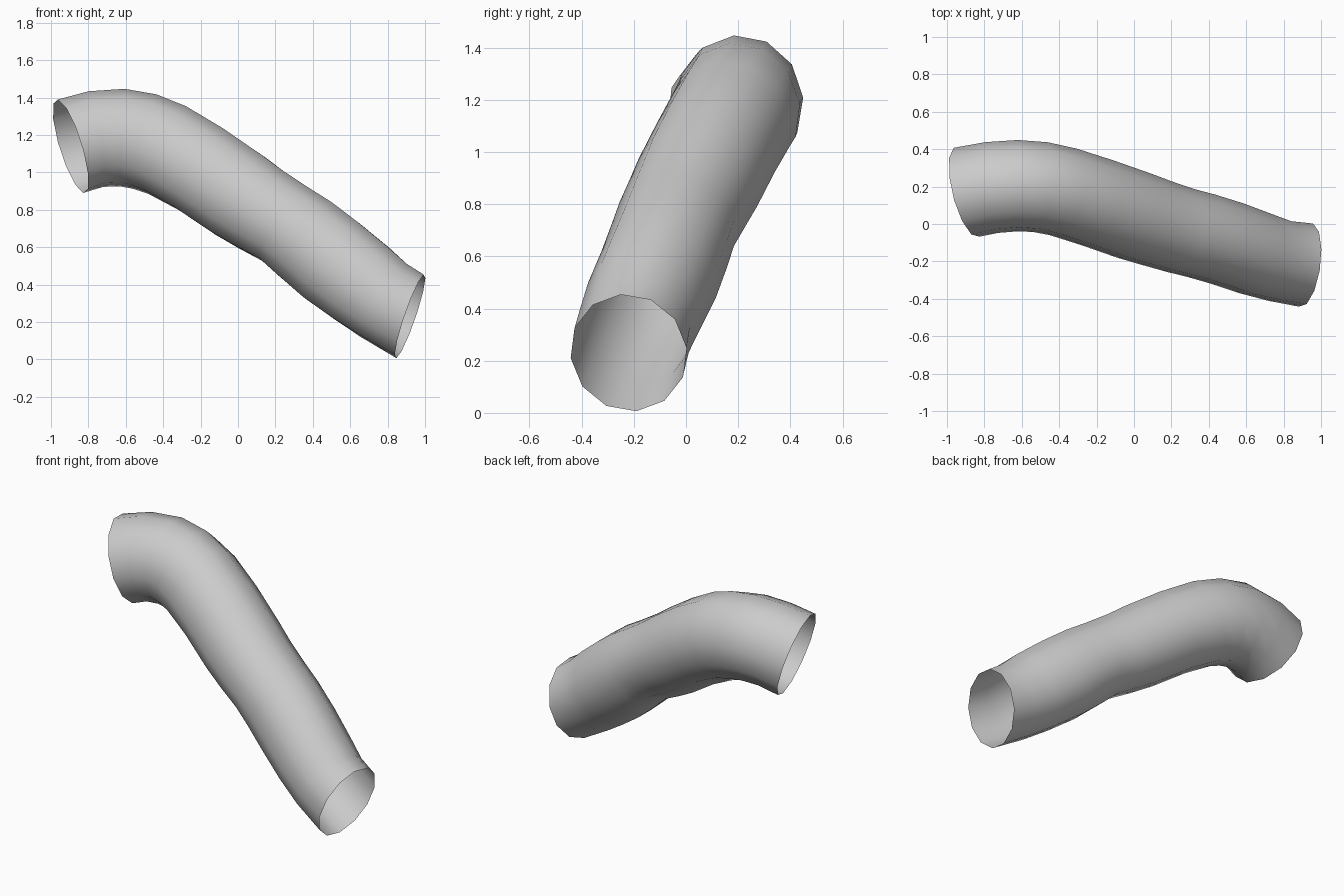
import bpy, bmesh, math
from mathutils import Vector

if "Cube" in bpy.data.objects:
    bpy.data.objects.remove(bpy.data.objects["Cube"])

# Sections along the bent tube: centre x, y, z, half width, half height
SECTIONS = [
    (-.895, .170, 1.140, .248, .262),
    (-.760, .195, 1.178, .246, .260),
    (-.620, .205, 1.186, .245, .262),
    (-.500, .197, 1.165, .244, .262),
    (-.380, .172, 1.120, .243, .260),
    (-.200, .115, 1.018, .243, .256),
    (.000, .045, .882, .243, .255),
    (.120, .005, .803, .238, .246),
    (.250, -.035, .725, .234, .238),
    (.360, -.063, .643, .233, .250),
    (.500, -.105, .530, .232, .257),
    (.650, -.158, .415, .229, .250),
    (.780, -.198, .315, .222, .236),
    (.920, -.220, .230, .226, .237),
]
START_DIR = Vector((.93, .24, .29))
END_DIR = Vector((.93, -.13, -.32))
SIDES = 12
TWIST = math.radians(5)


def direction(i):
    """Facing direction of section i; the open ends have their own tilt."""
    if i == 0:
        return START_DIR.normalized()
    if i == len(SECTIONS) - 1:
        return END_DIR.normalized()
    a, b = SECTIONS[i - 1], SECTIONS[i + 1]
    return (Vector(b[:3]) - Vector(a[:3])).normalized()


# Open-ended bent tube
bm = bmesh.new()
rings = []
for i, (x, y, z, half_w, half_h) in enumerate(SECTIONS):
    t = direction(i)
    side = Vector((0, 0, 1)).cross(t).normalized()
    up = t.cross(side)
    ring = []
    for k in range(SIDES):
        a = TWIST + math.tau * k / SIDES
        p = Vector((x, y, z)) - side * math.sin(a) * half_w + up * math.cos(a) * half_h
        ring.append(bm.verts.new(p))
    rings.append(ring)

for r0, r1 in zip(rings, rings[1:]):
    for k in range(SIDES):
        n = (k + 1) % SIDES
        bm.faces.new((r0[k], r0[n], r1[n], r1[k]))

# Outward normals: first face should point away from the section centre
bm.normal_update()
f = bm.faces[:][0]
if f.normal.dot(f.calc_center_median() - Vector(SECTIONS[0][:3])) < 0:
    bmesh.ops.reverse_faces(bm, faces=bm.faces[:])
for f in bm.faces:
    f.smooth = True

mesh = bpy.data.meshes.new("bent_tube")
bm.to_mesh(mesh)
bm.free()
bpy.context.collection.objects.link(bpy.data.objects.new("bent_tube", mesh))
